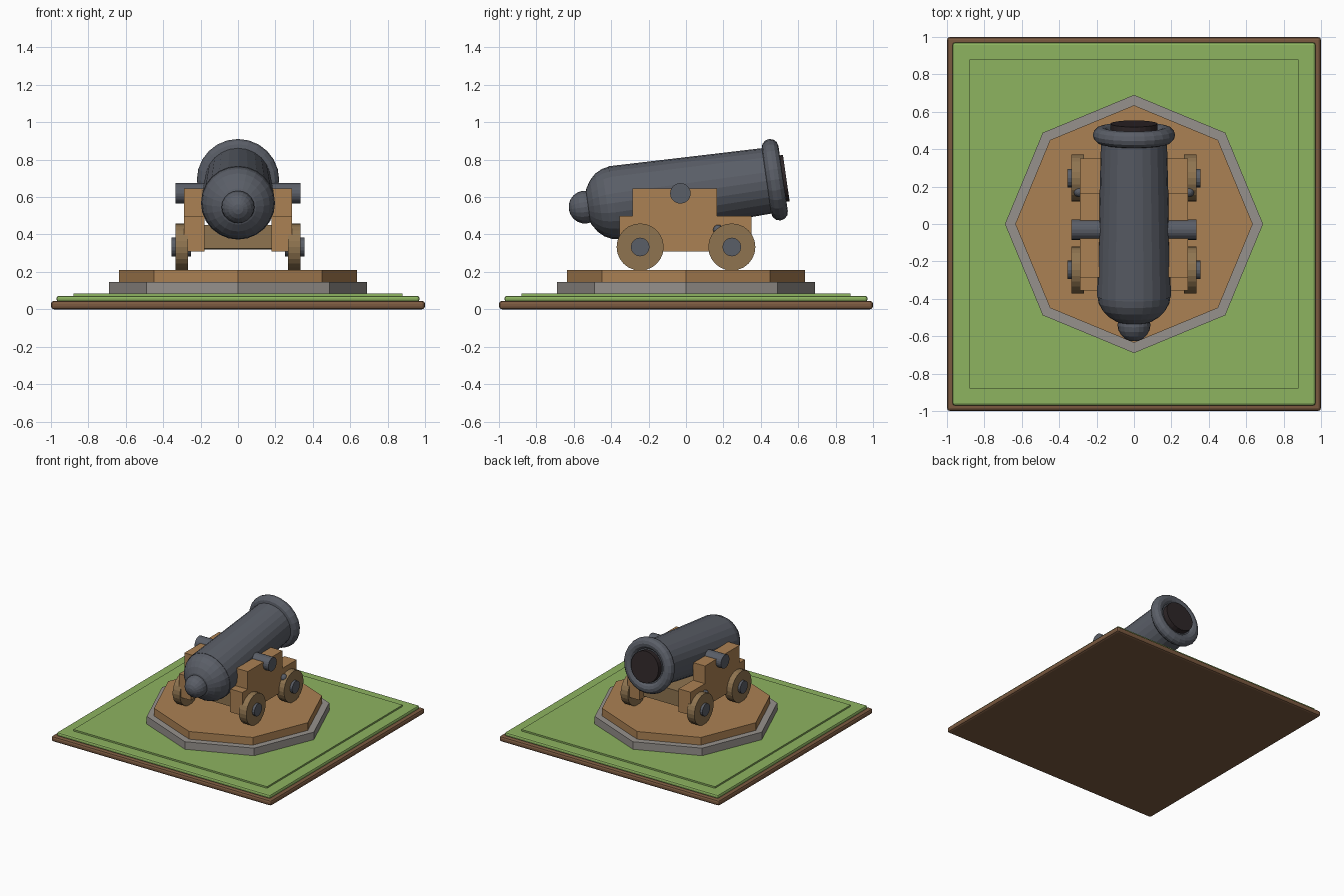
import bpy
import bmesh
from math import radians, cos, sin, pi
from mathutils import Matrix, Vector

if "Cube" in bpy.data.objects:
    bpy.data.objects.remove(bpy.data.objects["Cube"], do_unlink=True)


def material(name, hex_code):
    rgb = [int(hex_code[i:i + 2], 16) / 255 for i in (0, 2, 4)]
    color = [c / 12.92 if c < 0.04 else ((c + 0.055) / 1.055) ** 2.4 for c in rgb] + [1]
    mat = bpy.data.materials.new(name)
    mat.use_nodes = True
    mat.diffuse_color = color
    mat.node_tree.nodes["Principled BSDF"].inputs["Base Color"].default_value = color
    return mat


SOIL = material("soil brown", "7B5A40")
GRASS = material("grass green", "8DB360")
STONE = material("stone grey", "96918C")
WOOD = material("warm wood", "AB8153")
OLD_WOOD = material("weathered wood", "8F7450")
IRON = material("dark iron", "5A5E67")
BORE = material("bore black", "2E2628")


def finish(name, bm, mat, matrix=Matrix(), bevel=0, smooth=False):
    bmesh.ops.recalc_face_normals(bm, faces=bm.faces)
    mesh = bpy.data.meshes.new(name)
    bm.to_mesh(mesh)
    bm.free()
    mesh.materials.append(mat)
    obj = bpy.data.objects.new(name, mesh)
    obj.matrix_world = matrix
    bpy.context.collection.objects.link(obj)
    if bevel:
        mod = obj.modifiers.new("soft edges", "BEVEL")
        mod.width = bevel
        mod.segments = 2
    if smooth:
        bpy.ops.object.select_all(action="DESELECT")
        obj.select_set(True)
        bpy.context.view_layer.objects.active = obj
        bpy.ops.object.shade_smooth_by_angle(angle=radians(30))
    return obj


def box(name, mat, low, high, bevel=0):
    low, high = Vector(low), Vector(high)
    bm = bmesh.new()
    bmesh.ops.create_cube(bm, size=1)
    bmesh.ops.scale(bm, vec=high - low, verts=bm.verts)
    bmesh.ops.translate(bm, vec=(low + high) / 2, verts=bm.verts)
    return finish(name, bm, mat, bevel=bevel)


def lathe(name, mat, profile, matrix, sides=24, closed=False):
    """Spin (radius, height) points around local z."""
    bm = bmesh.new()
    rings = []
    for r, h in profile:
        if r < 0.0001:
            rings.append([bm.verts.new((0, 0, h))] * sides)
        else:
            angles = [2 * pi * i / sides for i in range(sides)]
            rings.append([bm.verts.new((r * cos(a), r * sin(a), h)) for a in angles])
    pairs = list(zip(rings, rings[1:]))
    if closed:
        pairs.append((rings[-1], rings[0]))
    for a, b in pairs:
        for i in range(sides):
            j = (i + 1) % sides
            bm.faces.new(list(dict.fromkeys((a[i], a[j], b[j], b[i]))))
    if not closed:
        for ring in (rings[0], rings[-1]):
            if ring[0] is not ring[1]:
                bm.faces.new(ring)
    return finish(name, bm, mat, matrix)


def disc(name, mat, radius, low, high, matrix=Matrix(), sides=24):
    return lathe(name, mat, [(radius, low), (radius, high)], matrix, sides)


def ball(name, mat, radius, matrix, steps=10):
    arc = [pi * i / steps for i in range(steps + 1)]
    return lathe(name, mat, [(radius * sin(a), -radius * cos(a)) for a in arc], matrix, 20)


# Ground slab and lawn
box("soil_base", SOIL, (-1, -1, 0), (1, 1, 0.045), 0.016)
box("lawn", GRASS, (-0.97, -0.97, 0.04), (0.97, 0.97, 0.072), 0.012)
box("raised_lawn", GRASS, (-0.88, -0.88, 0.06), (0.88, 0.88, 0.085))

# Octagonal platform
disc("stone_plinth", STONE, 0.69, 0.08, 0.147, sides=8)
disc("wooden_deck", WOOD, 0.635, 0.14, 0.21, sides=8)

# Barrel parts share one tilted axis, local z pointing to the muzzle
AXIS = Matrix.Translation((0, -0.03, 0.62)) @ Matrix.Rotation(radians(8.2 - 90), 4, "X")
AXIS = Matrix.Translation((0, -0.03, 0.62)) @ Matrix.Rotation(radians(8.2), 4, "X") \
    @ Matrix.Rotation(radians(-90), 4, "X")
lathe("barrel", IRON, [(0.198, -0.36), (0.175, 0.53)], AXIS)
dome = [pi / 2 * i / 6 for i in range(7)]
lathe("breech_dome", IRON, [(0.196 * cos(a), -0.355 - 0.16 * sin(a)) for a in dome], AXIS)
ball("breech_knob", IRON, 0.088, AXIS @ Matrix.Translation((0, 0, -0.515)))
turns = [2 * pi * i / 12 for i in range(12)]
lathe("muzzle_ring", IRON, [(0.175 + 0.045 * cos(a), 0.51 + 0.045 * sin(a)) for a in turns],
      AXIS, closed=True)
disc("muzzle_bore", BORE, 0.125, 0.45, 0.572, AXIS)

# Trunnion running across the carriage
ACROSS = Matrix.Rotation(radians(90), 4, "Y")
disc("trunnion", IRON, 0.055, -0.335, 0.335, Matrix.Translation((0, -0.03, 0.62)) @ ACROSS, 20)

# Carriage bed
box("carriage_bed", OLD_WOOD, (-0.18, -0.3, 0.325), (0.18, 0.3, 0.45))

for side, sign in (("left", 1), ("right", -1)):
    # Stepped cheek, extruded from its side outline
    outline = [(-0.355, 0.31), (0.35, 0.31), (0.35, 0.5), (0.165, 0.5),
               (0.165, 0.645), (-0.285, 0.645), (-0.285, 0.5), (-0.355, 0.5)]
    bm = bmesh.new()
    face = bm.faces.new([bm.verts.new((sign * 0.178, y, z)) for y, z in outline])
    grown = bmesh.ops.extrude_face_region(bm, geom=[face])["geom"]
    bmesh.ops.translate(bm, vec=(sign * 0.11, 0, 0),
                        verts=[v for v in grown if isinstance(v, bmesh.types.BMVert)])
    finish(side + "_cheek", bm, WOOD)
    ball(side + "_bolt", IRON, 0.027, Matrix.Translation((sign * 0.295, 0.172, 0.425)), 8)

    # Wheels and hubs
    for end, y in (("front", -0.245), ("rear", 0.245)):
        hub = Matrix.Translation((0, y, 0.333)) @ Matrix.Rotation(radians(90 * sign), 4, "Y")
        disc(f"{end}_{side}_wheel", OLD_WOOD, 0.126, 0.268, 0.335, hub)
        disc(f"{end}_{side}_hub", IRON, 0.05, 0.25, 0.355, hub, 16)

# Axles between the wheels
for end, y in (("front", -0.245), ("rear", 0.245)):
    disc(end + "_axle", OLD_WOOD, 0.04, -0.27, 0.27, Matrix.Translation((0, y, 0.36)) @ ACROSS, 12)
